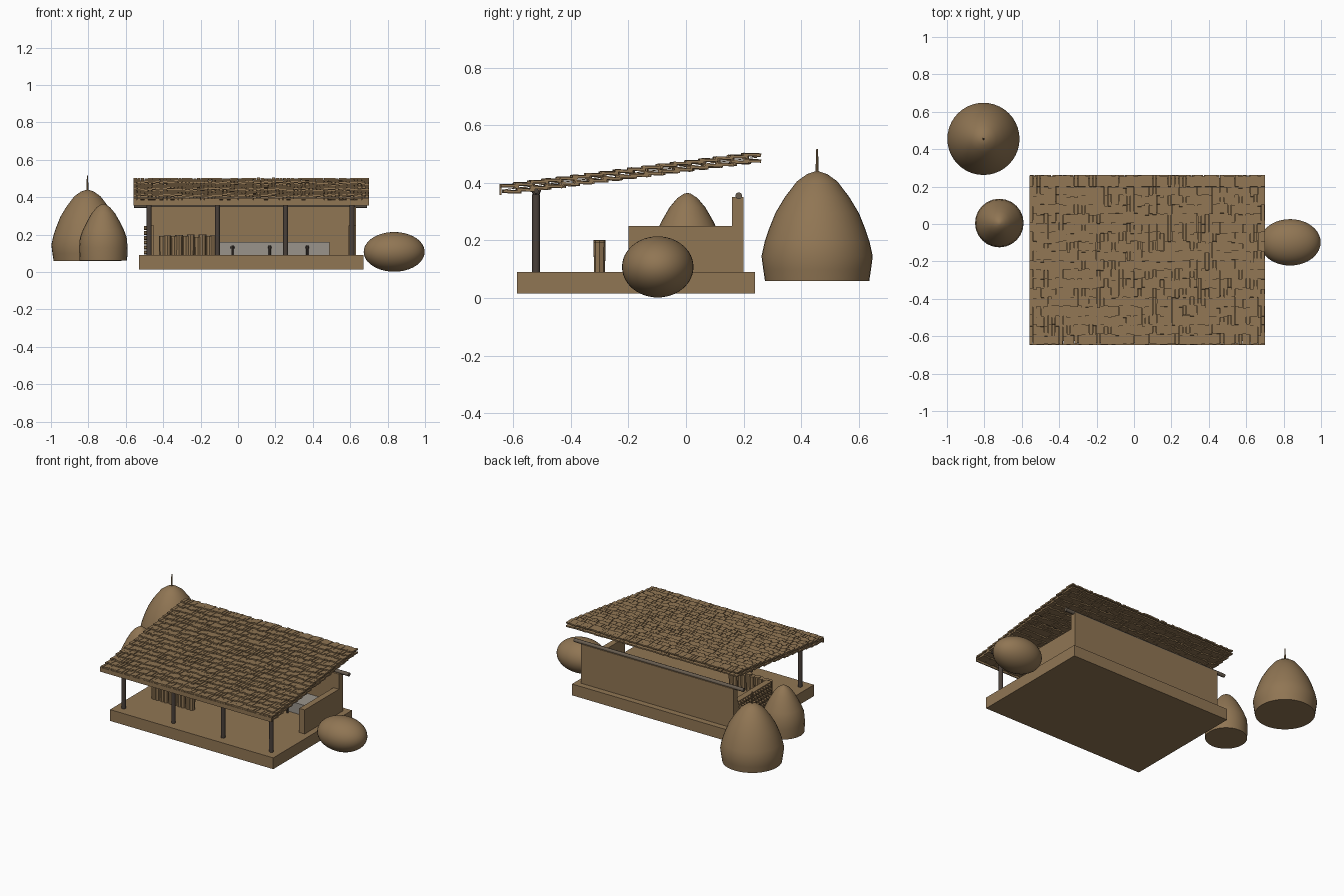
import bpy, bmesh, math, random
from mathutils import Matrix, Vector

random.seed(4)
cube = bpy.data.objects.get("Cube")
if cube:
    bpy.data.objects.remove(cube)


def make_material(name, rgb):
    m = bpy.data.materials.new(name)
    m.use_nodes = True
    m.diffuse_color = (*rgb, 1)
    m.node_tree.nodes["Principled BSDF"].inputs["Base Color"].default_value = (*rgb, 1)
    return m


EARTH = make_material("earth brown", (0.28, 0.18, 0.088))
DARK = make_material("dark wood", (0.068, 0.052, 0.042))
POLE = make_material("weathered wood", (0.14, 0.11, 0.08))
GREY = make_material("stone grey", (0.32, 0.295, 0.26))


def finish(name, bm, mat, smooth=False):
    bmesh.ops.recalc_face_normals(bm, faces=bm.faces)
    me = bpy.data.meshes.new(name)
    bm.to_mesh(me)
    bm.free()
    me.materials.append(mat)
    ob = bpy.data.objects.new(name, me)
    bpy.context.collection.objects.link(ob)
    if smooth:
        bpy.ops.object.select_all(action='DESELECT')
        ob.select_set(True)
        bpy.context.view_layer.objects.active = ob
        bpy.ops.object.shade_smooth_by_angle(angle=math.radians(40))


def add_box(bm, centre, size, tilt=0.0):
    mat = (Matrix.Translation(centre) @ Matrix.Rotation(tilt, 4, 'X')
           @ Matrix.Diagonal((*size, 1)))
    bmesh.ops.create_cube(bm, size=1, matrix=mat)


def box(name, x, y, z, mat):
    bm = bmesh.new()
    add_box(bm, [(a[0] + a[1]) / 2 for a in (x, y, z)], [a[1] - a[0] for a in (x, y, z)])
    finish(name, bm, mat)


def add_rod(bm, start, end, r1, r2=None, sides=10):
    a, b = Vector(start), Vector(end)
    turn = (b - a).to_track_quat('Z', 'Y').to_matrix().to_4x4()
    bmesh.ops.create_cone(bm, cap_ends=True, segments=sides, radius1=r1,
                          radius2=r1 if r2 is None else r2, depth=(b - a).length,
                          matrix=Matrix.Translation((a + b) / 2) @ turn)


def rod(name, start, end, r1, r2=None, mat=DARK, sides=10):
    bm = bmesh.new()
    add_rod(bm, start, end, r1, r2, sides)
    finish(name, bm, mat, True)


def lathe(name, x, y, profile, sides, mat):
    bm = bmesh.new()
    verts = [bm.verts.new((x + r, y, z)) for r, z in profile]
    edges = [bm.edges.new(pair) for pair in zip(verts, verts[1:])]
    bmesh.ops.spin(bm, geom=verts + edges, cent=(x, y, 0), axis=(0, 0, 1),
                   angle=math.tau, steps=sides)
    bmesh.ops.remove_doubles(bm, verts=bm.verts, dist=0.0005)
    finish(name, bm, mat, True)


# Platform and walls
box("platform", (-0.53, 0.67), (-0.587, 0.24), (0.015, 0.09), EARTH)
box("back_wall", (-0.49, 0.63), (0.16, 0.20), (0.09, 0.35), EARTH)
box("left_side_wall", (0.59, 0.63), (-0.20, 0.16), (0.09, 0.25), EARTH)
box("right_side_wall", (-0.49, -0.45), (-0.20, 0.16), (0.09, 0.25), EARTH)
rod("wall_top_pole", (-0.555, 0.183, 0.355), (0.69, 0.183, 0.355), 0.012, mat=POLE)

# Stacked log ends against the right side wall
bm = bmesh.new()
for row in range(6):
    for col in range(13):
        y, z = -0.18 + col * 0.026 + (row % 2) * 0.01, 0.105 + row * 0.026
        add_rod(bm, (-0.485, y, z), (-0.503, y, z), 0.0105, sides=6)
finish("log_ends", bm, EARTH)

# Front posts with forked tops, and the beam they carry
for i, x in enumerate((-0.475, -0.11, 0.255, 0.61)):
    bm = bmesh.new()
    add_rod(bm, (x, -0.52, 0.09), (x, -0.52, 0.36), 0.014)
    for side in (-1, 1):
        add_rod(bm, (x, -0.52, 0.35), (x, -0.52 + side * 0.016, 0.383), 0.007, 0.005, 6)
    finish(f"post_{i + 1}", bm, DARK, True)
rod("front_beam", (-0.54, -0.52, 0.371), (0.68, -0.52, 0.371), 0.009)

# Roof: two layers of overlapping shakes
SLOPE = 0.128
TILT = math.atan(SLOPE)


def shake_layer(name, y_front, z_front, width):
    bm = bmesh.new()
    rows, count = 18, round(1.26 / width)
    for r in range(rows):
        for c in range(count):
            slip = random.uniform(-0.008, 0.008) if r else random.uniform(-0.004, 0.002)
            y = min(y_front + r * 0.0495 + slip, 0.23)
            x = -0.56 + (c + 0.5) * 1.26 / count
            z = z_front + (y + 0.64) * SLOPE + random.uniform(-0.0015, 0.0015)
            gap = random.choice((1, 1, 1, 0.8))
            add_box(bm, (x, y, z), (width * gap, 0.062, 0.009), TILT - 0.16)
    finish(name, bm, EARTH)


shake_layer("upper_shakes", -0.612, 0.386, 0.02)
shake_layer("lower_shakes", -0.604, 0.365, 0.03)
bm = bmesh.new()
add_box(bm, (0.07, -0.19, 0.375 + 0.45 * SLOPE), (1.25, 0.88, 0.003), TILT)
finish("roof_underlay", bm, EARTH)
box("eave_board", (-0.56, 0.70), (-0.647, -0.640), (0.357, 0.386), EARTH)

# Row of upright log stools
for i in range(5):
    x = -0.39 + i * 0.0625
    for side, top in ((-1, 0.188), (1, 0.196)):
        h = top + random.uniform(-0.006, 0.006)
        rod(f"log_stool_{i + 1}_{'left' if side > 0 else 'right'}",
            (x + side * 0.012, -0.30, 0.09), (x + side * 0.012, -0.30, h),
            0.019, 0.021, EARTH, 8)

# Stone bench with small pegs along its front
box("stone_bench", (-0.10, 0.49), (0.01, 0.16), (0.09, 0.16), GREY)
for i in range(3):
    x = -0.03 + i * 0.2
    bm = bmesh.new()
    add_rod(bm, (x, -0.01, 0.09), (x, -0.01, 0.142), 0.006, sides=8)
    add_rod(bm, (x, -0.01, 0.125), (x, -0.01, 0.138), 0.010, sides=8)
    finish(f"bench_peg_{i + 1}", bm, DARK, True)

# Domed huts and the rounded boulder
lathe("large_hut", -0.805, 0.455,
      [(0, 0.06), (0.181, 0.06), (0.187, 0.10), (0.193, 0.145), (0.182, 0.195), (0.167, 0.24),
       (0.145, 0.295), (0.112, 0.35), (0.07, 0.405), (0.035, 0.43), (0, 0.442)], 40, EARTH)
rod("hut_spike", (-0.805, 0.455, 0.43), (-0.805, 0.455, 0.517), 0.006, 0.003, EARTH, 8)
lathe("small_hut", -0.72, 0.005,
      [(0, 0.062), (0.127, 0.062), (0.13, 0.13), (0.125, 0.185), (0.11, 0.225),
       (0.088, 0.27), (0.062, 0.315), (0.035, 0.347), (0.012, 0.362), (0, 0.365)], 24, EARTH)
bm = bmesh.new()
bmesh.ops.create_uvsphere(bm, u_segments=40, v_segments=24, radius=1,
                          matrix=Matrix.Translation((0.835, -0.098, 0.108))
                          @ Matrix.Diagonal((0.163, 0.124, 0.106, 1)))
finish("boulder", bm, EARTH, True)
